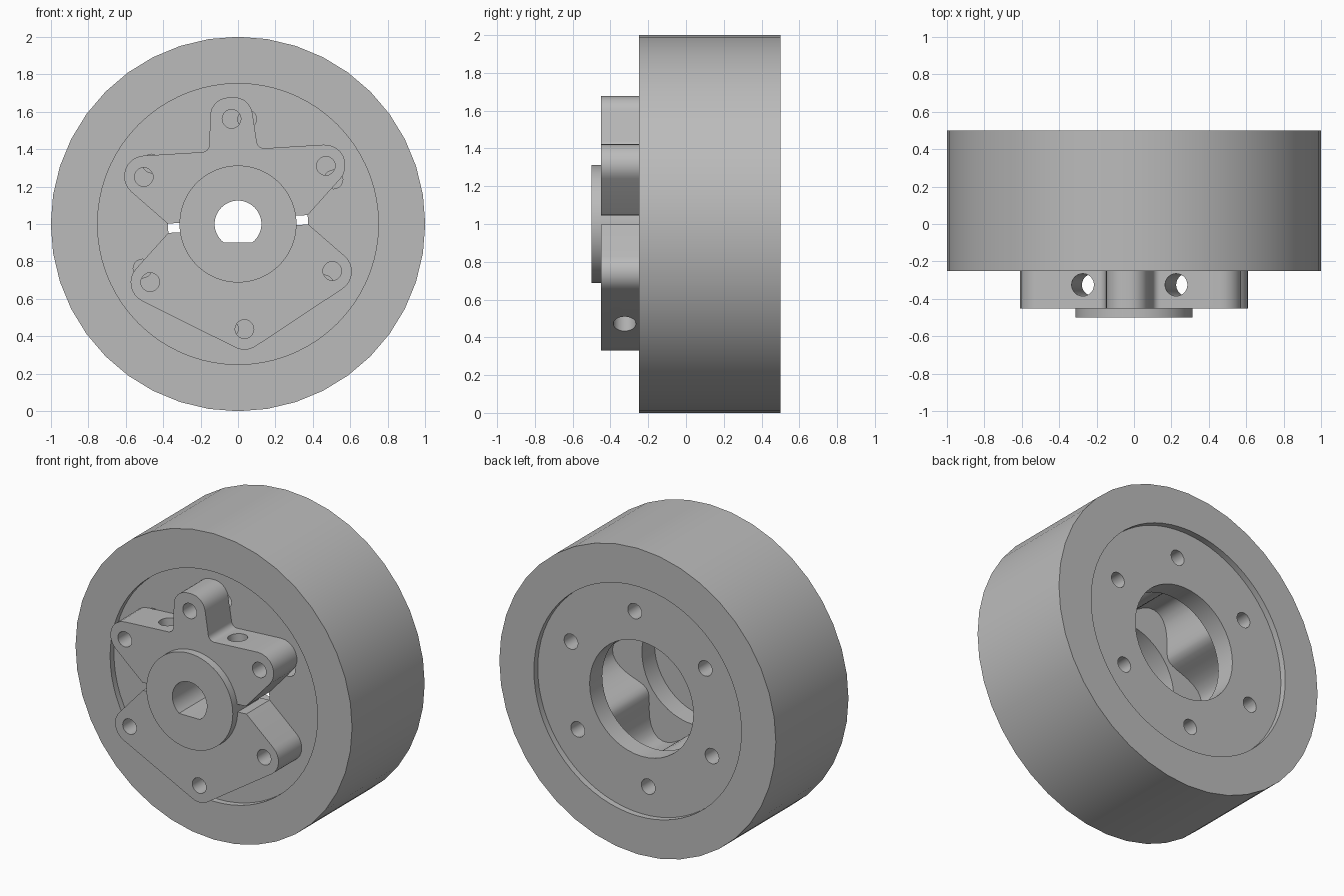
import bpy, bmesh
from math import sin, cos, tan, pi, radians
from mathutils import Matrix, Vector

cube = bpy.data.objects.get("Cube")
if cube:
    bpy.data.objects.remove(cube, do_unlink=True)

gray = bpy.data.materials.new("plain gray")
gray.use_nodes = True
gray.diffuse_color = (0.5, 0.5, 0.5, 1)
gray.node_tree.nodes["Principled BSDF"].inputs["Base Color"].default_value = (0.5, 0.5, 0.5, 1)

TILT = radians(3.5)      # clamp rotation about the axle
BOLT_RADIUS = 0.5625
WHEEL_TURN = radians(85)


def finish(name, bm):
    bmesh.ops.recalc_face_normals(bm, faces=bm.faces)
    mesh = bpy.data.meshes.new(name)
    bm.to_mesh(mesh)
    bm.free()
    mesh.materials.append(gray)
    obj = bpy.data.objects.new(name, mesh)
    bpy.context.collection.objects.link(obj)
    return obj


def prism(name, outlines, y0, y1):
    """Extrude outlines drawn in x and z (axle at the origin) along y."""
    bm = bmesh.new()
    for pts in outlines:
        a = [bm.verts.new((x, y0, z + 1)) for x, z in pts]
        b = [bm.verts.new((x, y1, z + 1)) for x, z in pts]
        bm.faces.new(a)
        bm.faces.new(b[::-1])
        for i in range(len(a)):
            j = (i + 1) % len(a)
            bm.faces.new((a[i], b[i], b[j], a[j]))
    return finish(name, bm)


def circle(r, n=48, cx=0, cz=0):
    return [(cx + r * cos(2 * pi * i / n), cz + r * sin(2 * pi * i / n)) for i in range(n)]


def bolt_circle(start, r=0.05):
    return [circle(r, 20, BOLT_RADIUS * cos(start + i * pi / 3), BOLT_RADIUS * sin(start + i * pi / 3))
            for i in range(6)]


def rounded(corners, steps=8):
    """Polygon with a fillet radius at each corner."""
    out = []
    for i, (x, z, r) in enumerate(corners):
        p = Vector((x, z))
        u = (Vector(corners[i - 1][:2]) - p).normalized()
        v = (Vector(corners[(i + 1) % len(corners)][:2]) - p).normalized()
        if r == 0:
            out.append(p)
            continue
        half = u.angle(v) / 2
        centre = p + (u + v).normalized() * (r / sin(half))
        start, end = p + u * (r / tan(half)) - centre, p + v * (r / tan(half)) - centre
        total = pi - 2 * half
        for k in range(steps + 1):
            t = k / steps
            out.append(centre + (start * sin((1 - t) * total) + end * sin(t * total)) / sin(total))
    return out


def boolean(obj, cutter, operation="DIFFERENCE"):
    mod = obj.modifiers.new("cut", "BOOLEAN")
    mod.operation = operation
    mod.solver = "EXACT"
    mod.object = cutter
    bpy.context.view_layer.objects.active = obj
    bpy.ops.object.modifier_apply(modifier=mod.name)
    bpy.data.objects.remove(cutter, do_unlink=True)


def smooth(obj):
    bpy.ops.object.select_all(action="DESELECT")
    obj.select_set(True)
    bpy.context.view_layer.objects.active = obj
    bpy.ops.object.shade_smooth_by_angle(angle=radians(30))


# Tyre ring
tyre = prism("tyre", [circle(1, 40)], -0.25, 0.5)
boolean(tyre, prism("tyre_bore", [circle(0.75, 72)], -1, 1))

# Wheel core with a lobed cavity between its two plates
core = prism("wheel_core", [circle(0.75, 72)], -0.21, 0.46)
boolean(core, prism("core_bore", [circle(0.375)], -1, 1))
wave = []
for i in range(96):
    a = 2 * pi * i / 96
    r = 0.5 - 0.09 * cos(6 * (a - WHEEL_TURN))
    wave.append((r * cos(a), r * sin(a)))
boolean(core, prism("cavity", [wave], -0.08, 0.33))
for y0, y1 in ((-0.4, -0.02), (0.27, 0.6)):
    boolean(core, prism("core_bolts", bolt_circle(WHEEL_TURN), y0, y1))

# Clamp hub outline: right half, top to bottom, then mirrored
right = [(0.105, 0.6775, 0.1), (0.13, 0.395, 0.04), (0.75, 0.395, 0.11),
         (0.375, 0.025, 0), (0.3, 0.025, 0), (0.3, -0.025, 0), (0.375, -0.025, 0),
         (0.662, -0.307, 0.11)]
left = [(-x, z, r) for x, z, r in reversed(right)]
outline = [(p.x * cos(TILT) - p.y * sin(TILT), p.x * sin(TILT) + p.y * cos(TILT))
           for p in rounded(right + [(0, -0.689, 0.11)] + left)]
clamp = prism("clamp_hub", [outline], -0.45, -0.21)
boolean(clamp, prism("hub_collar", [circle(0.3125, 64)], -0.5, -0.23), "UNION")

# Axle bore with a flat at the bottom
bore = [(x, max(z, -0.1)) for x, z in circle(0.125, 48)]
bore = [p for i, p in enumerate(bore) if not (p[1] == -0.1 and bore[i - 1][1] == -0.1
                                              and bore[(i + 1) % 48][1] == -0.1)]
boolean(clamp, prism("axle_bore", [bore], -1, 1))
boolean(clamp, prism("clamp_bolts", bolt_circle(pi / 2 + TILT), -1, 1))

# Clamping screw holes across both halves
for side in (-1, 1):
    bm = bmesh.new()
    place = (Matrix.Translation((0, 0, 1)) @ Matrix.Rotation(-TILT, 4, "Y")
             @ Matrix.Translation((side * 0.25, -0.325, 0)))
    bmesh.ops.create_cone(bm, cap_ends=True, segments=24, radius1=0.06, radius2=0.06,
                          depth=2, matrix=place)
    boolean(clamp, finish("screw_hole", bm))

for part in (tyre, core, clamp):
    smooth(part)
